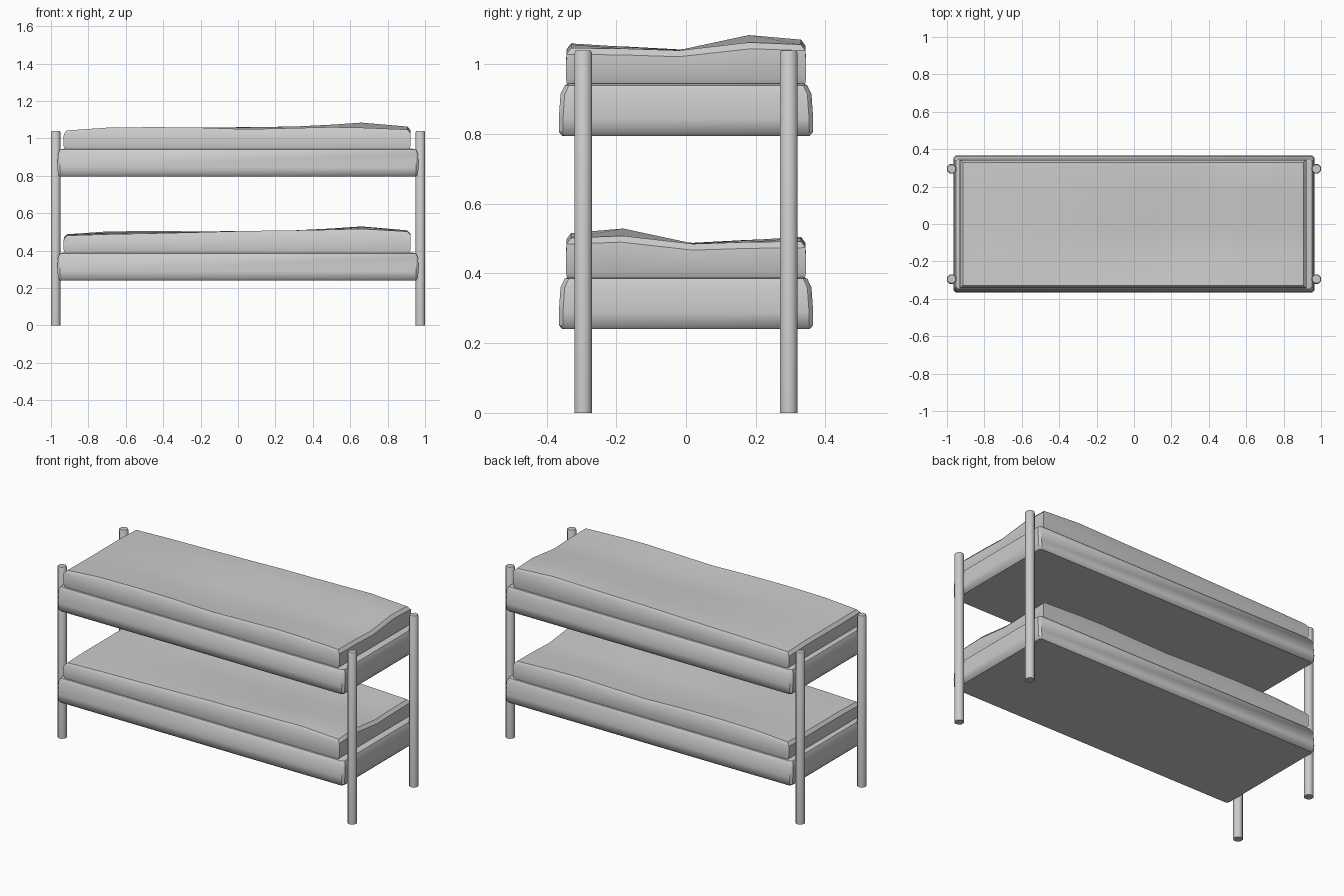
import bpy, bmesh, math

if "Cube" in bpy.data.objects:
    bpy.data.objects.remove(bpy.data.objects["Cube"])


def finish(bm, name, angle):
    bmesh.ops.recalc_face_normals(bm, faces=bm.faces)
    mesh = bpy.data.meshes.new(name)
    bm.to_mesh(mesh)
    bm.free()
    ob = bpy.data.objects.new(name, mesh)
    bpy.context.collection.objects.link(ob)
    bpy.ops.object.select_all(action='DESELECT')
    ob.select_set(True)
    bpy.context.view_layer.objects.active = ob
    bpy.ops.object.shade_smooth_by_angle(angle=math.radians(angle))
    return ob


def bridge(bm, a, b):
    n = len(a)
    for i in range(n):
        bm.faces.new((a[i], a[(i + 1) % n], b[(i + 1) % n], b[i]))


# Mattress: stacked rectangles with clipped corners (half x, half y, height)
MATTRESS = [(0.952, 0.355, 0.0), (0.962, 0.365, 0.012), (0.965, 0.365, 0.05),
            (0.963, 0.36, 0.12), (0.952, 0.348, 0.145), (0.93, 0.335, 0.15)]


def mattress(name, z0):
    bm = bmesh.new()
    rings, c = [], 0.012
    for hx, hy, z in MATTRESS:
        pts = [(hx, -hy + c), (hx, hy - c), (hx - c, hy), (-hx + c, hy),
               (-hx, hy - c), (-hx, -hy + c), (-hx + c, -hy), (hx - c, -hy)]
        rings.append([bm.verts.new((x, y, z0 + z)) for x, y in pts])
    for a, b in zip(rings, rings[1:]):
        bridge(bm, a, b)
    bm.faces.new(rings[0])
    bm.faces.new(rings[-1])
    finish(bm, name, 40)


# Rumpled blanket: coarse height grid, rows front to back
XS = [-0.915, -0.7, -0.45, -0.2, 0.05, 0.3, 0.5, 0.66, 0.905]
YS = [-0.33, -0.17, -0.02, 0.18, 0.33]
H = [[.247, .262, .265, .262, .254, .260, .265, .262, .252],
     [.245, .256, .255, .243, .236, .248, .255, .252, .250],
     [.245, .248, .247, .244, .240, .243, .246, .246, .245],
     [.245, .253, .258, .262, .264, .268, .278, .289, .268],
     [.240, .247, .252, .258, .265, .268, .272, .276, .262]]


def blanket(name, z0, flip):
    bm = bmesh.new()
    nx, ny = len(XS), len(YS)
    g = [[bm.verts.new((XS[i], YS[j] * flip, z0 + H[j][i])) for i in range(nx)]
         for j in range(ny)]
    for j in range(ny - 1):
        for i in range(nx - 1):
            bm.faces.new((g[j][i], g[j][i + 1], g[j + 1][i + 1], g[j + 1][i]))
    # sides drop from the rim of the top
    rim = (g[0][:] + [g[j][-1] for j in range(1, ny)] + g[-1][-2::-1]
           + [g[j][0] for j in range(ny - 2, 0, -1)])
    prev = rim
    for sx, sy, drop, z in [(1.018, 1.04, 0.018, None), (1.02, 1.045, 0, 0.165),
                            (1.005, 1.03, 0, 0.14)]:
        ring = [bm.verts.new((-0.005 + (v.co.x + 0.005) * sx, v.co.y * sy,
                              v.co.z - drop if z is None else z0 + z)) for v in rim]
        bridge(bm, prev, ring)
        prev = ring
    bm.faces.new(prev)
    finish(bm, name, 40)


for label, z0, flip in (("lower", 0.24, -1), ("upper", 0.795, 1)):
    mattress(label + "_mattress", z0)
    blanket(label + "_blanket", z0, flip)

# Corner posts: eight-sided poles with a small bevel at the top
for sx, side in ((-1, "left"), (1, "right")):
    for sy, end in ((-1, "front"), (1, "back")):
        bm = bmesh.new()
        rings = []
        for r, z in ((0.027, 0), (0.027, 1.033), (0.023, 1.04)):
            rings.append([bm.verts.new((sx * 0.975 + r * math.cos((k + .5) * math.pi / 4),
                                        sy * 0.295 + r * math.sin((k + .5) * math.pi / 4), z))
                          for k in range(8)])
        for a, b in zip(rings, rings[1:]):
            bridge(bm, a, b)
        bm.faces.new(rings[0])
        bm.faces.new(rings[-1])
        finish(bm, end + "_" + side + "_post", 50)
